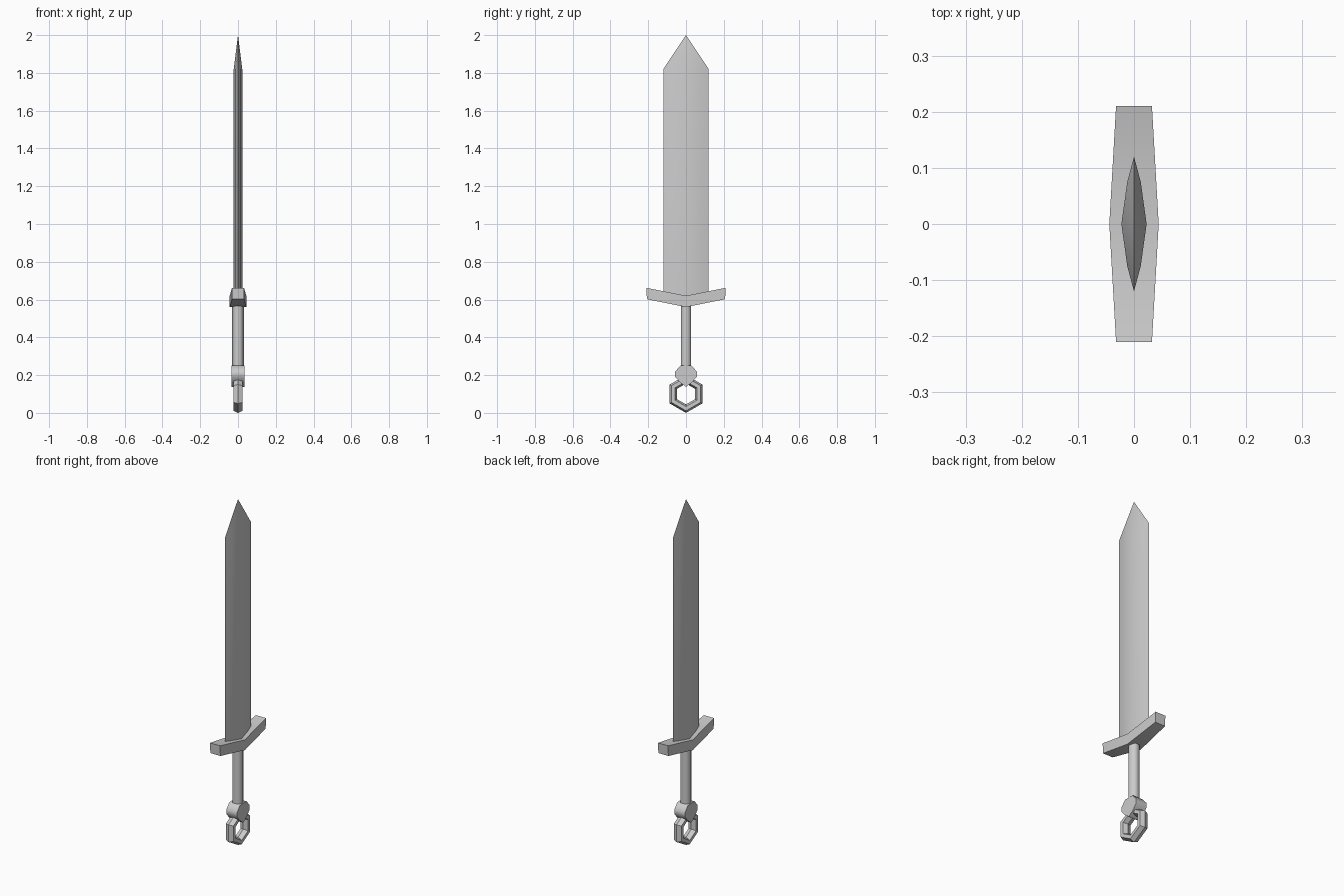
import bpy, math

if "Cube" in bpy.data.objects:
    bpy.data.objects.remove(bpy.data.objects["Cube"])


def make(name, verts, faces, smooth=30):
    me = bpy.data.meshes.new(name)
    me.from_pydata(verts, [], faces)
    ob = bpy.data.objects.new(name, me)
    bpy.context.collection.objects.link(ob)
    finish(ob, smooth)
    return ob


def finish(ob, angle):
    bpy.ops.object.select_all(action='DESELECT')
    ob.select_set(True)
    bpy.context.view_layer.objects.active = ob
    # consistent outward normals
    bpy.ops.object.mode_set(mode='EDIT')
    bpy.ops.mesh.select_all(action='SELECT')
    bpy.ops.mesh.normals_make_consistent(inside=False)
    bpy.ops.object.mode_set(mode='OBJECT')
    bpy.ops.object.shade_smooth_by_angle(angle=math.radians(angle))


def loft(name, rings, smooth=30):
    """Skin between equal-length rings and cap both ends."""
    n = len(rings[0])
    verts = [v for r in rings for v in r]
    faces = [[k * n + i, k * n + (i + 1) % n, (k + 1) * n + (i + 1) % n, (k + 1) * n + i]
             for k in range(len(rings) - 1) for i in range(n)]
    faces += [list(range(n)), list(range((len(rings) - 1) * n, len(rings) * n))]
    return make(name, verts, faces, smooth)


# Blade: lens section, V-shaped root inside the guard, pointed tip
section = [(0, -0.12), (0.012, -0.075), (0.0225, 0), (0.012, 0.075),
           (0, 0.12), (-0.012, 0.075), (-0.0225, 0), (-0.012, -0.075)]
n = len(section)
verts = [(x, y, 0.60 + 0.2 * abs(y)) for x, y in section]
verts += [(x, y, 1.82) for x, y in section] + [(0, 0, 2.0)]
faces = [[i, (i + 1) % n, n + (i + 1) % n, n + i] for i in range(n)]
faces += [[n + i, n + (i + 1) % n, 2 * n] for i in range(n)] + [list(range(n))]
make("blade", verts, faces, 35)

# Guard: shallow V bar, narrower at the ends
loft("guard", [[(-w, y + s * 0.003, lo), (w, y + s * 0.003, lo), (w, y, lo + 0.06), (-w, y, lo + 0.06)]
               for y, s, w, lo in ((-0.21, 1, 0.032, 0.602), (0, 0, 0.044, 0.56), (0.21, -1, 0.032, 0.602))])

# Grip: hexagonal rod
hexagon = [(0.031 * math.cos(i * math.pi / 3), 0.031 * math.sin(i * math.pi / 3)) for i in range(6)]
loft("grip", [[(x, y, z) for x, y in hexagon] for z in (0.22, 0.59)], 65)

# Pommel: faceted block pointed at the bottom
half = [(0.03, 0.25), (0.058, 0.218), (0.058, 0.192), (0.03, 0.16)]
outline = half + [(0, 0.138)] + [(-y, z) for y, z in reversed(half)]
loft("pommel", [[(x, y, z) for y, z in outline] for x in (-0.034, 0.034)], 50)

# Ring: six-sided loop hanging from the pommel
bpy.ops.mesh.primitive_torus_add(major_segments=6, minor_segments=6,
                                 major_radius=0.0775, minor_radius=0.0225,
                                 location=(0, 0, 0.10), rotation=(0, math.pi / 2, 0))
ring = bpy.context.object
ring.name = "pommel_ring"
ring.scale = (1, 1, 1.25)
finish(ring, 50)
